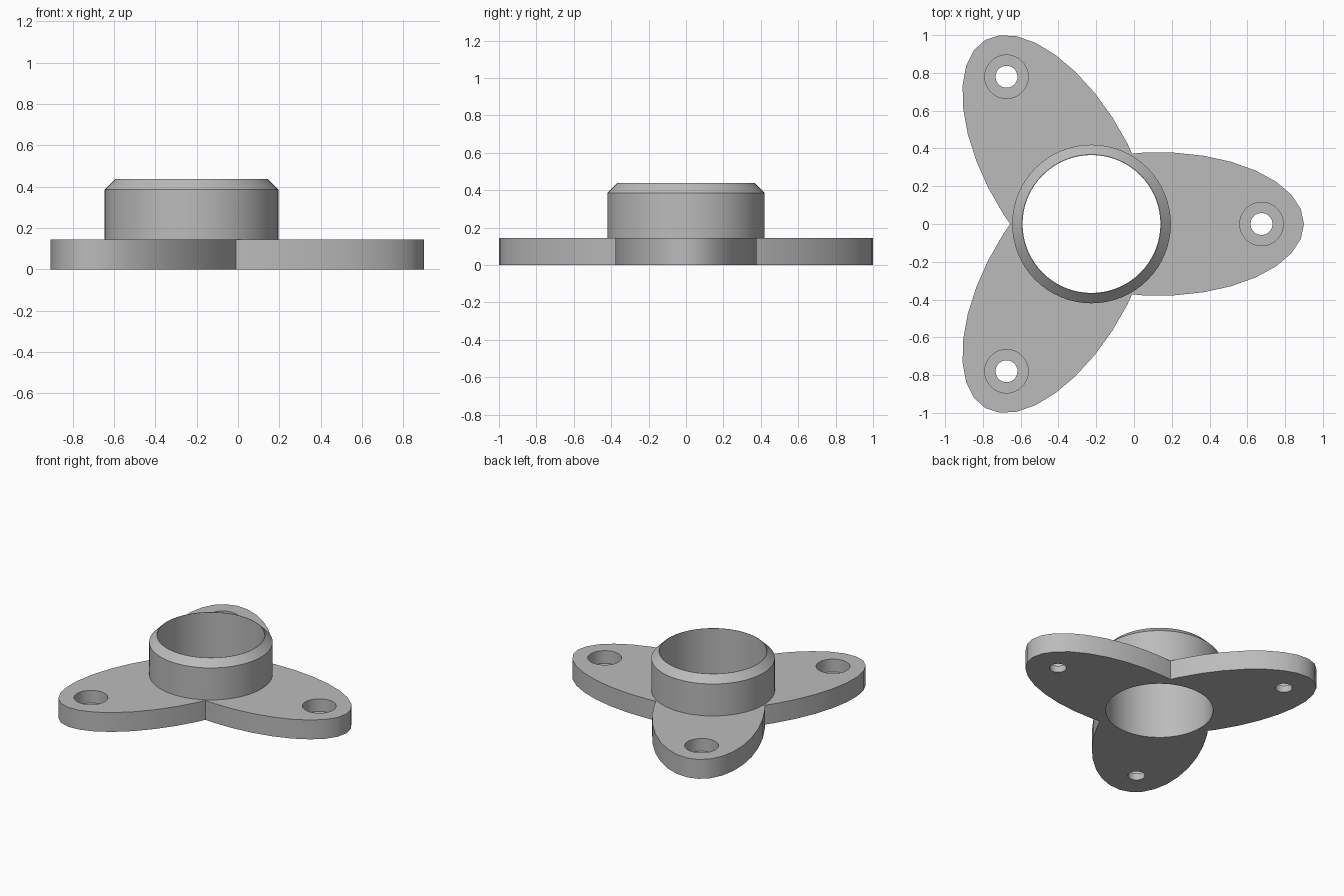
import bpy, bmesh
from math import sin, cos, tau, radians, atan2

if "Cube" in bpy.data.objects:
    bpy.data.objects.remove(bpy.data.objects["Cube"])

HUB_X = -0.225           # hub axis
PLATE_H = 0.145          # flange thickness
ARM_C, ARM_A, ARM_B = 0.355, 0.77, 0.38   # arm ellipse: offset, half axes
HOLE_R = 0.9             # bolt circle radius

grey = bpy.data.materials.new("plain grey")
grey.use_nodes = True
colour = (0.5, 0.5, 0.5, 1)
grey.diffuse_color = colour
grey.node_tree.nodes["Principled BSDF"].inputs["Base Color"].default_value = colour


def add_object(name, bm):
    bmesh.ops.recalc_face_normals(bm, faces=bm.faces)
    mesh = bpy.data.meshes.new(name)
    bm.to_mesh(mesh)
    bm.free()
    mesh.materials.append(grey)
    obj = bpy.data.objects.new(name, mesh)
    bpy.context.collection.objects.link(obj)
    return obj


def turned(name, profile, x=HUB_X, y=0, sides=64):
    """Solid of revolution from (radius, z) points, capped at both ends."""
    bm = bmesh.new()
    rings = [[bm.verts.new((x + r * cos(tau * i / sides), y + r * sin(tau * i / sides), z))
              for i in range(sides)] for r, z in profile]
    for low, high in zip(rings, rings[1:]):
        for i in range(sides):
            j = (i + 1) % sides
            bm.faces.new((low[i], low[j], high[j], high[i]))
    bm.faces.new(rings[0])
    bm.faces.new(rings[-1])
    return add_object(name, bm)


def combine(target, tool, operation):
    mod = target.modifiers.new(operation.lower(), "BOOLEAN")
    mod.operation, mod.object, mod.solver = operation, tool, "EXACT"
    bpy.context.view_layer.objects.active = target
    bpy.ops.object.modifier_apply(modifier=mod.name)
    bpy.data.objects.remove(tool)


# Three-armed plate: one elliptical arm per 120 degree sector, meeting at corners
arm = []
for k in range(-15, 15):
    t = tau * k / 30
    px, py = ARM_C + ARM_A * cos(t), ARM_B * sin(t)
    if abs(atan2(py, px)) < radians(59):
        arm.append((px, py))
arm.append((0.43 * cos(tau / 6), 0.43 * sin(tau / 6)))

bm = bmesh.new()
outline = []
for n in range(3):
    c, s = cos(tau * n / 3), sin(tau * n / 3)
    outline += [bm.verts.new((HUB_X + px * c - py * s, px * s + py * c, 0)) for px, py in arm]
base = bm.faces.new(outline)
top = bmesh.ops.extrude_face_region(bm, geom=[base])["geom"]
bmesh.ops.translate(bm, vec=(0, 0, PLATE_H),
                    verts=[v for v in top if isinstance(v, bmesh.types.BMVert)])
flange = add_object("collar_flange", bm)

# Collar with chamfered rim, then the bore right through
combine(flange, turned("collar", [(0.42, 0.05), (0.42, 0.385), (0.368, 0.437)]), "UNION")
combine(flange, turned("bore", [(0.365, -0.1), (0.365, 0.6)]), "DIFFERENCE")

# Counterbored bolt hole in each arm
for n in range(3):
    hx, hy = HUB_X + HOLE_R * cos(tau * n / 3), HOLE_R * sin(tau * n / 3)
    combine(flange, turned("bolt_hole", [(0.058, -0.1), (0.058, 0.05), (0.115, 0.05), (0.115, 0.3)],
                           hx, hy, 48), "DIFFERENCE")

bpy.ops.object.select_all(action="DESELECT")
flange.select_set(True)
bpy.context.view_layer.objects.active = flange
bpy.ops.object.shade_smooth_by_angle(angle=radians(30))
